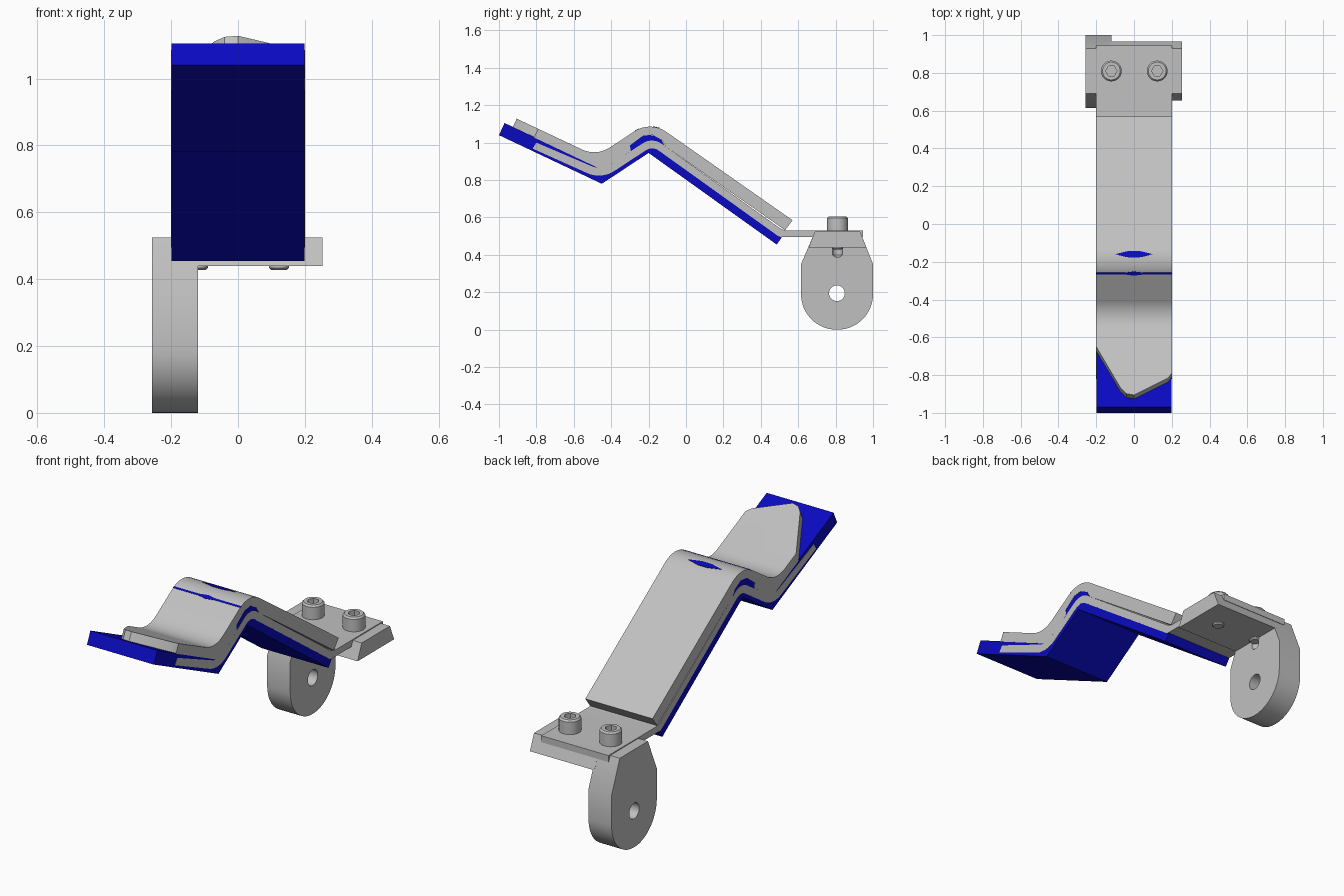
import bpy, bmesh, math
from mathutils import Vector, Matrix

cube = bpy.data.objects.get("Cube")
if cube:
    bpy.data.objects.remove(cube, do_unlink=True)


def material(name, rgb):
    m = bpy.data.materials.new(name)
    m.use_nodes = True
    m.diffuse_color = (*rgb, 1)
    m.node_tree.nodes["Principled BSDF"].inputs["Base Color"].default_value = (*rgb, 1)
    return m


GREY = material("light grey", (0.53, 0.53, 0.53))
BLUE = material("deep blue", (0.003, 0.003, 0.53))


def fillet(points, steps=8):
    """Round every corner given as (a, b, radius)."""
    out = []
    for i, p in enumerate(points):
        c = Vector(p[:2])
        if len(p) < 3:
            out.append(c)
            continue
        u = (Vector(points[i - 1][:2]) - c).normalized()
        v = (Vector(points[(i + 1) % len(points)][:2]) - c).normalized()
        half = u.angle(v) / 2
        centre = c + (u + v).normalized() * p[2] / math.sin(half)
        reach = p[2] / math.tan(half)
        a, b = c + u * reach - centre, c + v * reach - centre
        turn = a.angle(b)
        for k in range(steps + 1):
            t = k / steps
            out.append(centre + (a * math.sin((1 - t) * turn) + b * math.sin(t * turn)) / math.sin(turn))
    return out


def finish(name, bm, mat):
    bmesh.ops.recalc_face_normals(bm, faces=bm.faces[:])
    mesh = bpy.data.meshes.new(name)
    bm.to_mesh(mesh)
    bm.free()
    mesh.materials.append(mat)
    obj = bpy.data.objects.new(name, mesh)
    bpy.context.collection.objects.link(obj)
    return obj


def extrude(verts, offset):
    bm = bmesh.new()
    face = bm.faces.new([bm.verts.new(v) for v in verts])
    moved = bmesh.ops.extrude_face_region(bm, geom=[face], use_keep_orig=True)["geom"]
    bmesh.ops.translate(bm, vec=offset, verts=[g for g in moved if isinstance(g, bmesh.types.BMVert)])
    return bm


def side_prism(points, x0, x1, steps=8):
    """Extrude a (y, z) profile across x."""
    return extrude([(x0, p[0], p[1]) for p in fillet(points, steps)], (x1 - x0, 0, 0))


def lathe(name, profile, x, y, sides=32):
    """Closed turned part from (radius, z) rings, bottom to top."""
    bm = bmesh.new()
    rings = [[bm.verts.new((x + r * math.cos(math.tau * k / sides), y + r * math.sin(math.tau * k / sides), z))
              for k in range(sides)] for r, z in profile]
    for a, b in zip(rings, rings[1:]):
        for k in range(sides):
            n = (k + 1) % sides
            bm.faces.new((a[k], a[n], b[n], b[k]))
    bm.faces.new(rings[0])
    bm.faces.new(rings[-1])
    return finish(name, bm, GREY)


def cut(obj, cutter):
    mod = obj.modifiers.new("cut", "BOOLEAN")
    mod.operation = "DIFFERENCE"
    mod.solver = "EXACT"
    mod.object = cutter
    bpy.context.view_layer.objects.active = obj
    bpy.ops.object.modifier_apply(modifier=mod.name)
    bpy.data.objects.remove(cutter, do_unlink=True)


def smooth(obj):
    bpy.ops.object.select_all(action="DESELECT")
    obj.select_set(True)
    bpy.context.view_layer.objects.active = obj
    bpy.ops.object.shade_smooth_by_angle(angle=math.radians(30))


# Blue pad under the whole strip
finish("lower_pad", side_prism([
    (-1, 1.04), (-0.45, 0.78), (-0.2, 0.945), (0.485, 0.455), (0.512, 0.493), (-0.1, 0.955),
    (-0.14, 1.03), (-0.24, 1.05), (-0.30, 1.0), (-0.455, 0.86), (-0.97, 1.105)], -0.199, 0.199), BLUE)

# Bent leaf spring running into the flat mounting tongue
smooth(finish("leaf_spring", side_prism([
    (-0.82, 0.968), (-0.452, 0.803, 0.15), (-0.18, 0.982, 0.06), (0.50, 0.495, 0.05), (0.945, 0.495),
    (0.945, 0.53), (0.52, 0.53, 0.08), (-0.18, 1.03, 0.09), (-0.452, 0.852, 0.1), (-0.80, 1.0)],
    -0.2, 0.2), GREY))

# Upper cover, with its front end trimmed to a lopsided point
bm = side_prism([
    (0.53, 0.532), (0.57, 0.585), (-0.19, 1.117, 0.15), (-0.479, 0.927, 0.15), (-1.1, 1.220),
    (-1.125, 1.176), (-0.483, 0.871), (-0.452, 0.852), (-0.295, 0.955), (-0.30, 0.985),
    (-0.23, 1.037), (-0.18, 1.042), (-0.13, 1.015), (-0.11, 0.98)], -0.2, 0.2)
up = Vector((0, 0.427, 0.904))
tip = [(-0.2, -0.65), (-0.07, -0.87), (-0.04, -0.898), (0, -0.905), (0.18, -0.815), (0.2, -0.79)]
for (xa, ya), (xb, yb) in zip(tip, tip[1:]):
    a = Vector((xa, ya, 0.700 - 0.473 * ya))
    b = Vector((xb, yb, 0.700 - 0.473 * yb))
    normal = (b - a).cross(up).normalized()
    if normal.y > 0:
        normal.negate()
    bmesh.ops.bisect_plane(bm, geom=bm.verts[:] + bm.edges[:] + bm.faces[:], plane_co=a,
                           plane_no=normal, clear_outer=True)
    bmesh.ops.holes_fill(bm, edges=[e for e in bm.edges if e.is_boundary], sides=0)
smooth(finish("upper_cover", bm, GREY))


# Thin blue markings lying on the crest
def crest_plate(name, outline, y):
    s = (y + 0.1925) / 0.15
    z = 0.935 + 0.15 * math.sqrt(1 - s * s)
    bm = extrude([(px, py, -0.003) for px, py in outline], (0, 0, 0.005))
    bm.transform(Matrix.Translation((0, y, z)) @ Matrix.Rotation(-math.asin(s), 4, "X"))
    finish(name, bm, BLUE)


crest_plate("crest_diamond", [(-0.1, 0), (-0.03, -0.017), (0.03, -0.017), (0.1, 0),
                              (0.03, 0.017), (-0.03, 0.017)], -0.16)
crest_plate("crest_line", [(-0.2, -0.005), (-0.05, -0.005), (0, -0.012), (0.05, -0.005), (0.2, -0.005),
                           (0.2, 0.005), (0.05, 0.005), (0, 0.012), (-0.05, 0.005), (-0.2, 0.005)], -0.262)

# Mounting bracket under the tongue
finish("mounting_bracket", side_prism([
    (0.69, 0.525), (0.655, 0.44), (0.965, 0.44), (0.93, 0.525)], -0.13, 0.253), GREY)

# Pivot lug with a cross hole and a small screw pocket
lug = finish("pivot_lug", side_prism([
    (0.69, 0.525), (0.615, 0.35), (0.615, 0, 0.19), (1.0, 0, 0.19), (1.0, 0.35), (0.93, 0.525)],
    -0.257, -0.12, 16), GREY)
ring = [(0.807 + 0.042 * math.cos(math.tau * k / 32), 0.195 + 0.042 * math.sin(math.tau * k / 32))
        for k in range(32)]
cut(lug, finish("hole_cutter", side_prism(ring, -0.4, 0), GREY))
cut(lug, lathe("pocket_cutter", [(0.012, 0.388), (0.026, 0.40), (0.026, 0.435)], -0.12, 0.81))
smooth(lug)

# Two socket-head screws, with their ends showing below
for side, x in (("right", -0.12), ("left", 0.123)):
    head = lathe(side + "_screw_head", [(0.055, 0.525), (0.055, 0.597), (0.047, 0.606)], x, 0.81)
    cut(head, lathe("socket_cutter", [(0.03, 0.56), (0.03, 0.65)], x, 0.81, 6))
    smooth(head)
    smooth(lathe(side + "_screw_end", [(0.024, 0.428), (0.03, 0.434), (0.03, 0.46)], x, 0.81))
